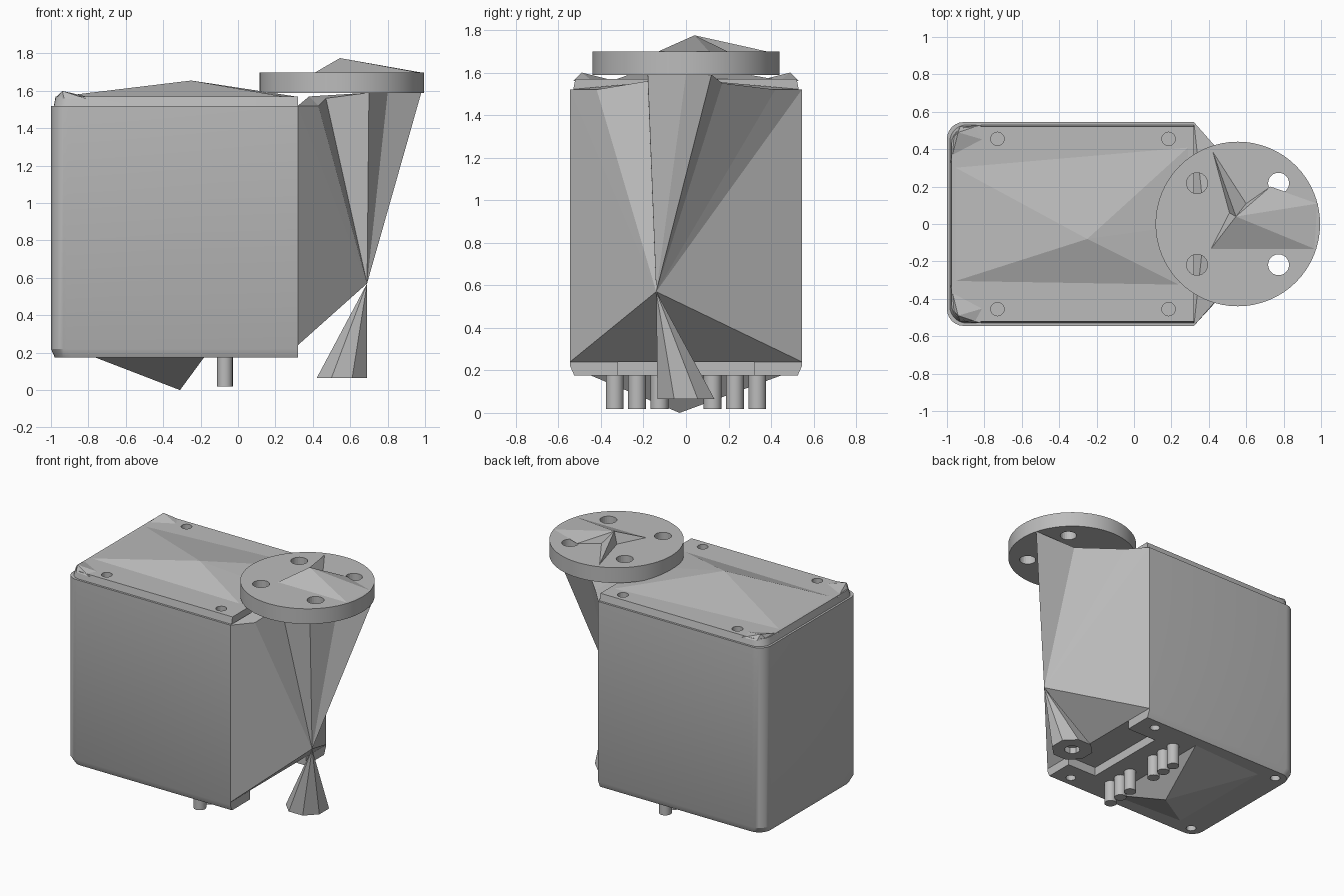
import bpy, bmesh, math
from mathutils import Matrix, Vector

cube = bpy.data.objects.get("Cube")
if cube:
    bpy.data.objects.remove(cube, do_unlink=True)

grey = bpy.data.materials.new("plain_grey")
grey.use_nodes = True
GREY = (0.5, 0.5, 0.5, 1)
grey.diffuse_color = GREY
grey.node_tree.nodes["Principled BSDF"].inputs["Base Color"].default_value = GREY


def finish(name, bm, smooth=False):
    bmesh.ops.recalc_face_normals(bm, faces=bm.faces)
    mesh = bpy.data.meshes.new(name)
    bm.to_mesh(mesh)
    bm.free()
    mesh.materials.append(grey)
    obj = bpy.data.objects.new(name, mesh)
    bpy.context.collection.objects.link(obj)
    if smooth:
        bpy.ops.object.select_all(action="DESELECT")
        obj.select_set(True)
        bpy.context.view_layer.objects.active = obj
        bpy.ops.object.shade_smooth_by_angle(angle=math.radians(30))
    return obj


def add_cylinder(bm, x, y, z0, z1, r, sides=20):
    bmesh.ops.create_cone(bm, cap_ends=True, segments=sides, radius1=r, radius2=r, depth=z1 - z0,
                          matrix=Matrix.Translation((x, y, (z0 + z1) / 2)))


def cut(obj, bm, name):
    """Subtract the shapes in bm from obj."""
    cutter = finish(name, bm)
    cutter.hide_render = True
    cutter.hide_set(True)
    mod = obj.modifiers.new(name, "BOOLEAN")
    mod.operation, mod.solver, mod.object = "DIFFERENCE", "EXACT", cutter
    bpy.context.view_layer.update()
    mesh = bpy.data.meshes.new_from_object(obj.evaluated_get(bpy.context.evaluated_depsgraph_get()))
    obj.modifiers.clear()
    obj.data = mesh
    bpy.data.objects.remove(cutter, do_unlink=True)


def fan(name, tip, ring, extra_tip=None, extra=None):
    """Triangles from a tip to a closed ring, with an optional second fan."""
    bm = bmesh.new()
    vs = [bm.verts.new(p) for p in ring]
    t = bm.verts.new(tip)
    for a, b in zip(vs, vs[1:] + vs[:1]):
        bm.faces.new((t, a, b))
    if extra_tip:
        t = bm.verts.new(extra_tip)
        part = vs[extra]
        for a, b in zip(part, part[1:]):
            bm.faces.new((t, a, b))
        bm.faces.new((t, part[-1], part[0]))
    return finish(name, bm)


# Housing: rounded at the closed end, lofted through several levels
def outline(inset):
    r, w, left = 0.09, 0.545 - inset, -1 + inset
    pts = [(0.32, -w), (0.32, w)]
    for cy, start in ((w - r, 90), (r - w, 180)):
        for i in range(7):
            a = math.radians(start + 15 * i)
            pts.append((left + r + r * math.cos(a), cy + r * math.sin(a)))
    return pts


bm = bmesh.new()
rings = [[bm.verts.new((x, y, z)) for x, y in outline(inset)]
         for z, inset in ((0.175, 0.02), (0.22, 0), (1.52, 0), (1.52, 0.015), (1.57, 0.025))]
for lo, hi in zip(rings, rings[1:]):
    for i in range(len(lo)):
        j = (i + 1) % len(lo)
        bm.faces.new((lo[i], lo[j], hi[j], hi[i]))
bm.faces.new(rings[0])
bm.faces.new(rings[-1])
housing = finish("housing", bm, smooth=True)

# Screw holes and the underside recess
bm = bmesh.new()
for s in (-1, 1):
    for x in (-0.73, 0.185):
        add_cylinder(bm, x, s * 0.455, 1.48, 1.7, 0.036)
    for x in (-0.89, 0.19):
        add_cylinder(bm, x, s * 0.45, 0.1, 0.3, 0.034)
bmesh.ops.create_cube(bm, size=1, matrix=Matrix.Translation((0.22, 0, 0.14)) @ Matrix.Diagonal((0.28, 0.64, 0.2, 1)))
cut(housing, bm, "housing_cutter")

# Faceted roof and belly
fan("roof", (-0.25, -0.08, 1.655),
    [(-0.97, -0.31, 1.568), (0.25, -0.33, 1.568), (0.32, 0, 1.568), (0.3, 0.42, 1.568), (-0.97, 0.31, 1.568)])
fan("belly", (-0.31, -0.03, 0.0),
    [(-0.77, -0.42, 0.177), (-0.18, -0.45, 0.177), (-0.18, 0.45, 0.177), (-0.77, 0.42, 0.177)])

# Corner facets on the closed end
for s, side in ((-1, "right"), (1, "left")):
    fan(side + "_corner_facet", (-0.94, s * 0.49, 1.6),
        [(x, s * y, 1.56) for x, y in ((-0.98, 0.33), (-0.77, 0.44), (-0.82, 0.53), (-0.93, 0.52), (-0.97, 0.46))])

# Slanted bracket meeting at one low point and reaching up to the flange
low = (0.69, -0.14, 0.57)
fan("bracket", low,
    [(0.32, -0.545, 0.24), (0.32, -0.545, 1.52), (0.43, -0.42, 1.52), (0.47, -0.18, 1.56),
     (0.70, -0.18, 1.59), (0.80, 0.0, 1.59), (0.98, 0.12, 1.59), (0.68, 0.17, 1.55),
     (0.43, 0.42, 1.52), (0.32, 0.545, 1.52), (0.32, 0.545, 0.24)],
    (0.38, 0, 1.57), slice(1, 10))

# Lower boss: leaning octagonal cone
cx = 0.555
bm = bmesh.new()
rims = [[bm.verts.new((cx + r * math.cos(a), r * math.sin(a), z))
         for a in (math.radians(22.5 + 45 * i) for i in range(8))]
        for r, z in ((0.145, 0.065), (0.055, 0.065), (0.055, 0.11))]
tip = bm.verts.new(low)
for i in range(8):
    j = (i + 1) % 8
    bm.faces.new((tip, rims[0][i], rims[0][j]))
    for lo, hi in zip(rims, rims[1:]):
        bm.faces.new((lo[i], lo[j], hi[j], hi[i]))
bm.faces.new(rims[2])
finish("lower_boss", bm)

# Round flange with four holes
bm = bmesh.new()
add_cylinder(bm, cx, 0, 1.588, 1.698, 0.44, 64)
flange = finish("flange", bm, smooth=True)
bm = bmesh.new()
for sx in (-1, 1):
    for sy in (-1, 1):
        add_cylinder(bm, cx + sx * 0.218, sy * 0.218, 1.5, 1.8, 0.056, 24)
cut(flange, bm, "flange_cutter")

# Faceted peak on the flange
fan("flange_peak", (0.545, 0.04, 1.775),
    [(0.41, -0.135, 1.697), (0.97, -0.135, 1.697), (0.985, 0.11, 1.697), (0.73, 0.2, 1.697),
     (0.6, 0.11, 1.697), (0.42, 0.39, 1.697), (0.51, 0.06, 1.697)])

# Contact pins
bm = bmesh.new()
for y in (0.125, 0.23, 0.335):
    for s in (-1, 1):
        add_cylinder(bm, -0.07, s * y, 0.018, 0.2, 0.042)
finish("contact_pins", bm, smooth=True)
